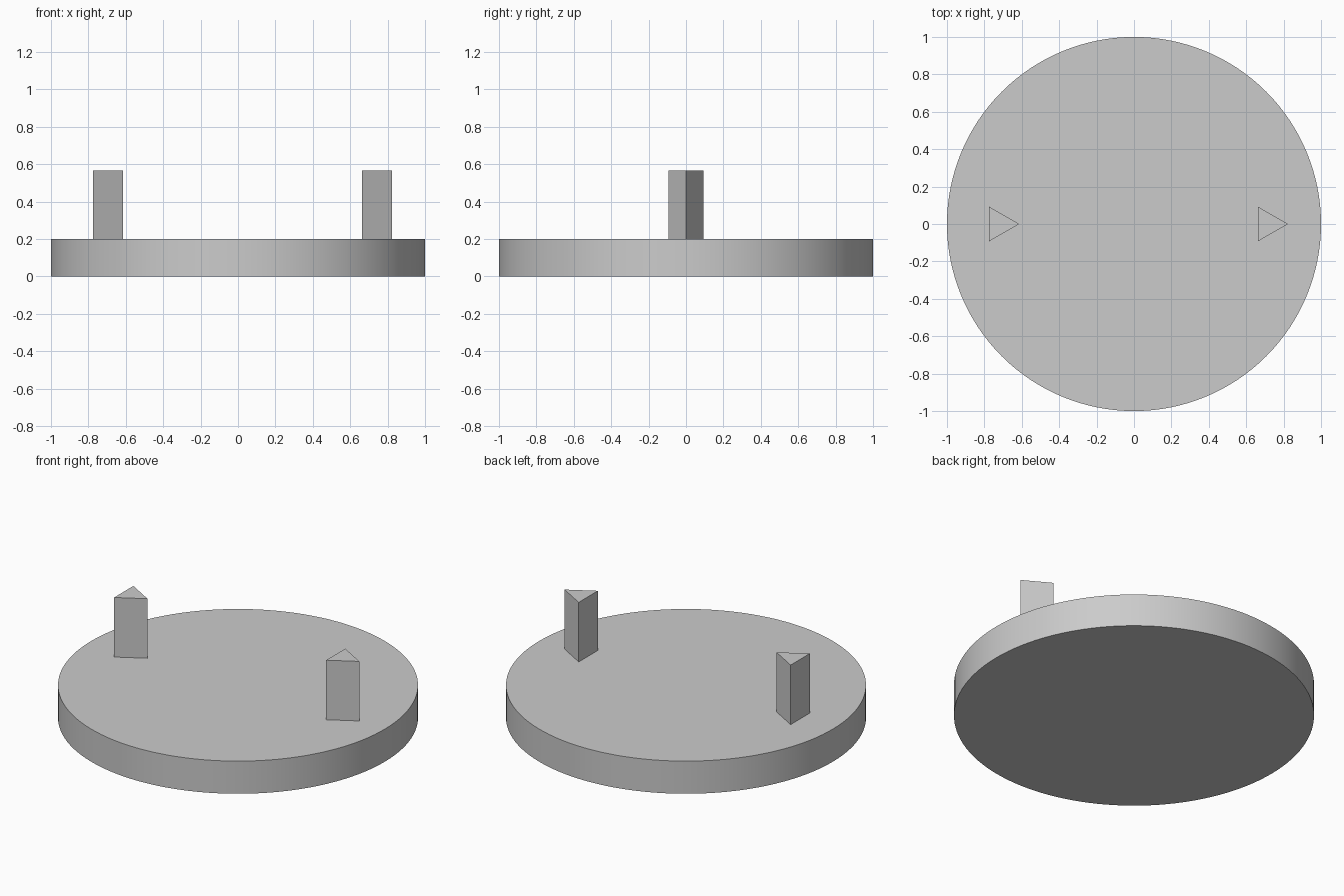
import bpy
import bmesh
from math import cos, sin, tau, radians

cube = bpy.data.objects.get("Cube")
if cube:
    bpy.data.objects.remove(cube, do_unlink=True)

grey = bpy.data.materials.new("light grey")
grey.use_nodes = True
colour = (0.6, 0.6, 0.6, 1)
grey.diffuse_color = colour
grey.node_tree.nodes["Principled BSDF"].inputs["Base Color"].default_value = colour


def prism(name, sides, radius, x, bottom, top):
    """Upright regular prism with its first corner towards +x."""
    bm = bmesh.new()
    ring = [bm.verts.new((radius * cos(tau * i / sides),
                          radius * sin(tau * i / sides), 0)) for i in range(sides)]
    base = bm.faces.new(ring)
    lid = bmesh.ops.extrude_face_region(bm, geom=[base], use_keep_orig=True)
    moved = [v for v in lid["geom"] if isinstance(v, bmesh.types.BMVert)]
    bmesh.ops.translate(bm, verts=moved, vec=(0, 0, top - bottom))
    bmesh.ops.recalc_face_normals(bm, faces=bm.faces)
    mesh = bpy.data.meshes.new(name)
    bm.to_mesh(mesh)
    bm.free()
    mesh.materials.append(grey)
    obj = bpy.data.objects.new(name, mesh)
    obj.location = (x, 0, bottom)
    bpy.context.collection.objects.link(obj)
    return obj


# Round base with smooth rim
disc = prism("base_disc", 128, 1.0, 0, 0, 0.2)
bpy.ops.object.select_all(action="DESELECT")
disc.select_set(True)
bpy.context.view_layer.objects.active = disc
bpy.ops.object.shade_smooth_by_angle(angle=radians(30))

# Two triangular posts, both pointing the same way
for name, x in (("right_post", -0.721), ("left_post", 0.716)):
    prism(name, 3, 0.107, x, 0.2, 0.565)
